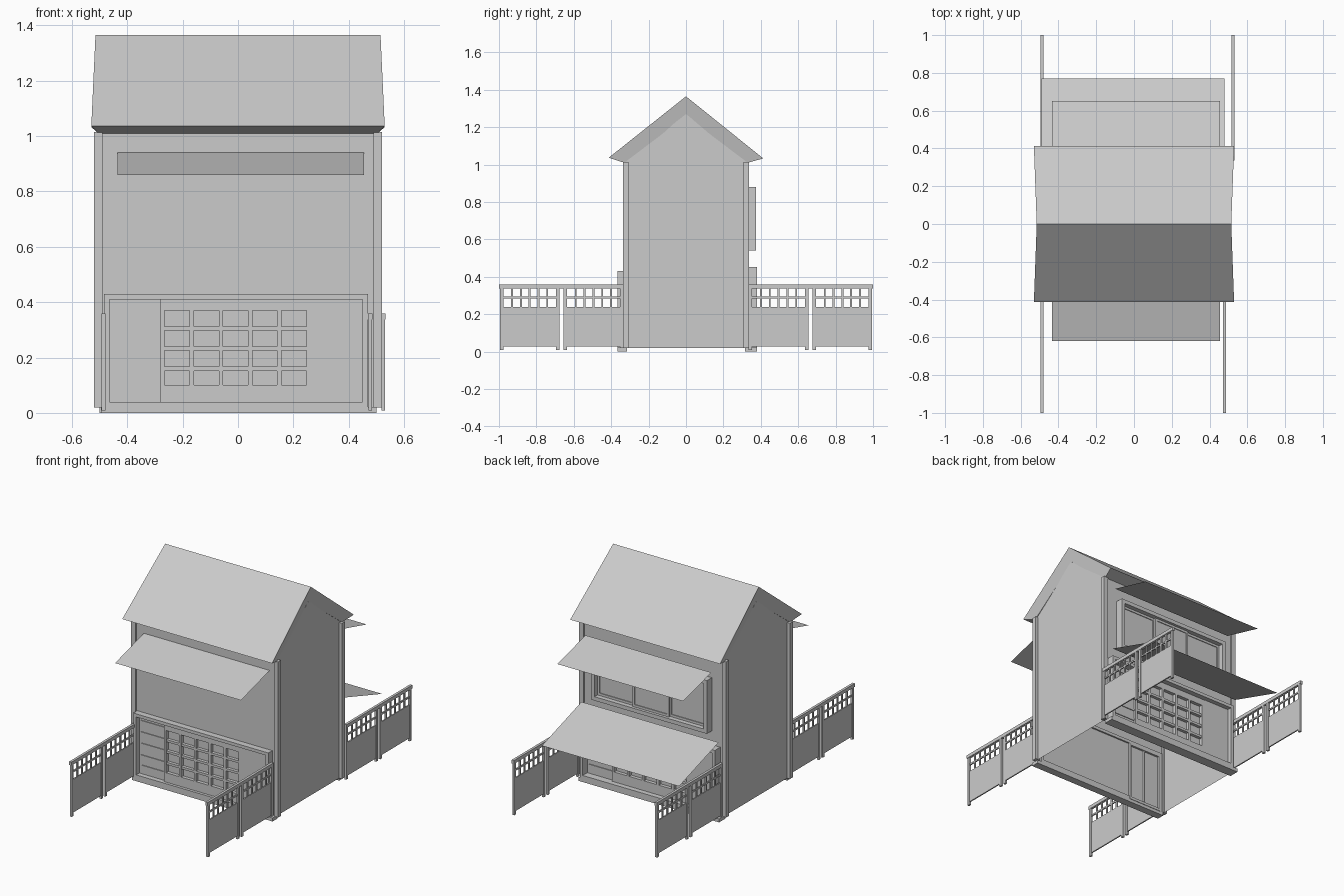
import bpy, bmesh
from mathutils import Vector

if "Cube" in bpy.data.objects:
    bpy.data.objects.remove(bpy.data.objects["Cube"])


def mesh_object(name, bm):
    bmesh.ops.recalc_face_normals(bm, faces=bm.faces)
    me = bpy.data.meshes.new(name)
    bm.to_mesh(me)
    bm.free()
    ob = bpy.data.objects.new(name, me)
    bpy.context.collection.objects.link(ob)
    return ob


def boxes(name, specs):
    """One object made of boxes given as (x0, x1, y0, y1, z0, z1)."""
    bm = bmesh.new()
    for x0, x1, y0, y1, z0, z1 in specs:
        vs = bmesh.ops.create_cube(bm, size=1)["verts"]
        size = Vector((abs(x1 - x0), abs(y1 - y0), abs(z1 - z0)))
        mid = Vector(((x0 + x1) / 2, (y0 + y1) / 2, (z0 + z1) / 2))
        for v in vs:
            v.co = v.co * size + mid
    return mesh_object(name, bm)


def sheet(name, pts):
    bm = bmesh.new()
    bm.faces.new([bm.verts.new(p) for p in pts])
    return mesh_object(name, bm)


def prism(name, profile, skip=()):
    """Profile of (y, z, half width in x) bridged between both gable ends."""
    bm = bmesh.new()
    ends = [[bm.verts.new((s * hx, y, z)) for y, z, hx in profile] for s in (-1, 1)]
    n = len(profile)
    for e in ends:
        bm.faces.new(e)
    for i in range(n):
        if i not in skip:
            j = (i + 1) % n
            bm.faces.new((ends[0][i], ends[0][j], ends[1][j], ends[1][i]))
    return mesh_object(name, bm)


def rim(x0, x1, z0, z1, w, d0, d1):
    """Four bars of a rectangular frame."""
    return [(x0, x0 + w, d0, d1, z0, z1), (x1 - w, x1, d0, d1, z0, z1),
            (x0 + w, x1 - w, d0, d1, z1 - w, z1), (x0 + w, x1 - w, d0, d1, z0, z0 + w)]


def place(specs, front, zs=1.0):
    """Facade boxes (u, depth, z) onto the front, or turned half round to the back."""
    s = 1 if front else -1
    return [(u0 * s, u1 * s, -d0 * s, -d1 * s, z0 * zs, z1 * zs)
            for u0, u1, d0, d1, z0, z1 in specs]


# Walls: gabled shell, open underneath
WY = 0.325
prism("walls", [(-WY, 0.02, 0.5), (-WY, 1.02, 0.5), (0, 1.27, 0.5),
                (WY, 1.02, 0.5), (WY, 0.02, 0.5)], skip=(4,))

# Roof: thick gable roof with undercut eaves
prism("roof", [(-0.413, 1.037, 0.53), (0, 1.365, 0.515), (0.413, 1.033, 0.53),
               (0.33, 1.01, 0.505), (0, 1.26, 0.497), (-0.33, 1.01, 0.505)])

# Corner posts
boxes("corner_posts", [(sx * 0.49, sx * 0.52, sy * 0.308, sy * 0.337, 0.02, 1.015)
                       for sx in (-1, 1) for sy in (-1, 1)])

# Sliding-door fronts on both long sides
cols = [(-0.265 + i * 0.1055, -0.175 + i * 0.1055) for i in range(5)]
for front, zs, depth in ((True, 1.0, 0.365), (False, 1.05, 0.38)):
    side = "front" if front else "back"
    frame = rim(-0.485, 0.47, 0.02, 0.43, 0.02, WY - 0.01, depth)
    boxes(side + "_door_frame", place(frame, front, zs))
    boxes(side + "_sill", [c for c in place([(-0.495, 0.5, WY - 0.01, depth, 0, 0.022)], front)])

    # Fixed board on one end, plain sliding leaf on the other
    boxes(side + "_board_panel", place([(0.27, 0.45, WY, 0.35, 0.04, 0.41)], front, zs))
    leaf = [(-0.465, -0.28, WY, 0.333, 0.04, 0.41)]
    leaf += [(-0.45, -0.28, 0.333, 0.338, z, z + 0.012) for z in (0.085, 0.15, 0.225, 0.297, 0.37)]
    boxes(side + "_plain_leaf", place(leaf, front, zs))

    # Lattice leaves: stiles, rails and low boards
    lat = [(-0.28, 0.27, WY, 0.347, 0.04, 0.1), (-0.28, 0.27, WY, 0.347, 0.37, 0.41)]
    stops = [-0.28] + [v for c in cols for v in c] + [0.27]
    lat += [(stops[i], stops[i + 1], WY, 0.347, 0.1, 0.37) for i in range(0, len(stops), 2)]
    lat += [(a, b, WY, 0.345, z, z + 0.015)
            for a, b in cols for z in (0.152, 0.225, 0.297)]
    boxes(side + "_door_lattice", place(lat, front, zs))

# Inner side of the front door, seen through the open base
boxes("inner_door", rim(-0.47, -0.23, 0.02, 0.41, 0.012, -0.325, -0.312)
      + [(-0.352, -0.345, -0.325, -0.314, 0.03, 0.40)])

# Upper back window: frame, sill rail and three sliding panes
boxes("window_frame", rim(-0.41, 0.41, 0.54, 0.88, 0.025, WY - 0.01, 0.375))
panes = []
for i, x in enumerate((-0.385, -0.13, 0.125)):
    d = 0.345 + 0.012 * (i % 2)
    panes += rim(x, x + 0.26, 0.565, 0.855, 0.015, d - 0.012, d)
    panes.append((x + 0.012, x + 0.248, d - 0.01, d - 0.005, 0.575, 0.845))
boxes("window_panes", panes)

# Awnings: thin sloping sheets
for name, x0, x1, y0, y1, z0, z1 in (
        ("front_awning", -0.435, 0.455, -0.33, -0.62, 0.94, 0.86),
        ("back_upper_awning", -0.435, 0.455, 0.365, 0.65, 0.935, 0.86),
        ("back_lower_awning", -0.49, 0.48, 0.37, 0.77, 0.505, 0.377)):
    sheet(name, [(x0, y0, z0), (x1, y0, z0), (x1, y1, z1), (x0, y1, z1)])


# Fences: two panels each, with a two-row lattice top
def fence(name, x, s):
    parts = [(x - 0.008, x + 0.008, s * 0.335, s * 1.0, 0.338, 0.36)]
    for a, b in ((0.335, 0.655), (0.677, 0.995)):
        parts += [(x - 0.007, x + 0.007, s * p, s * (p + 0.018), 0.008, 0.34)
                  for p in (a, b - 0.018)]
        lo, hi = a + 0.018, b - 0.018
        parts.append((x - 0.004, x + 0.004, s * lo, s * hi, 0.028, 0.24))
        parts.append((x - 0.004, x + 0.004, s * lo, s * hi, 0.284, 0.294))
        step = (hi - lo) / 6
        parts += [(x - 0.004, x + 0.004, s * (lo + i * step - 0.005),
                   s * (lo + i * step + 0.005), 0.24, 0.34) for i in range(1, 6)]
    boxes(name, parts)


fence("front_left_fence", -0.486, -1)
fence("front_right_fence", 0.478, -1)
fence("back_left_fence", -0.486, 1)
fence("back_right_fence", 0.525, 1)
